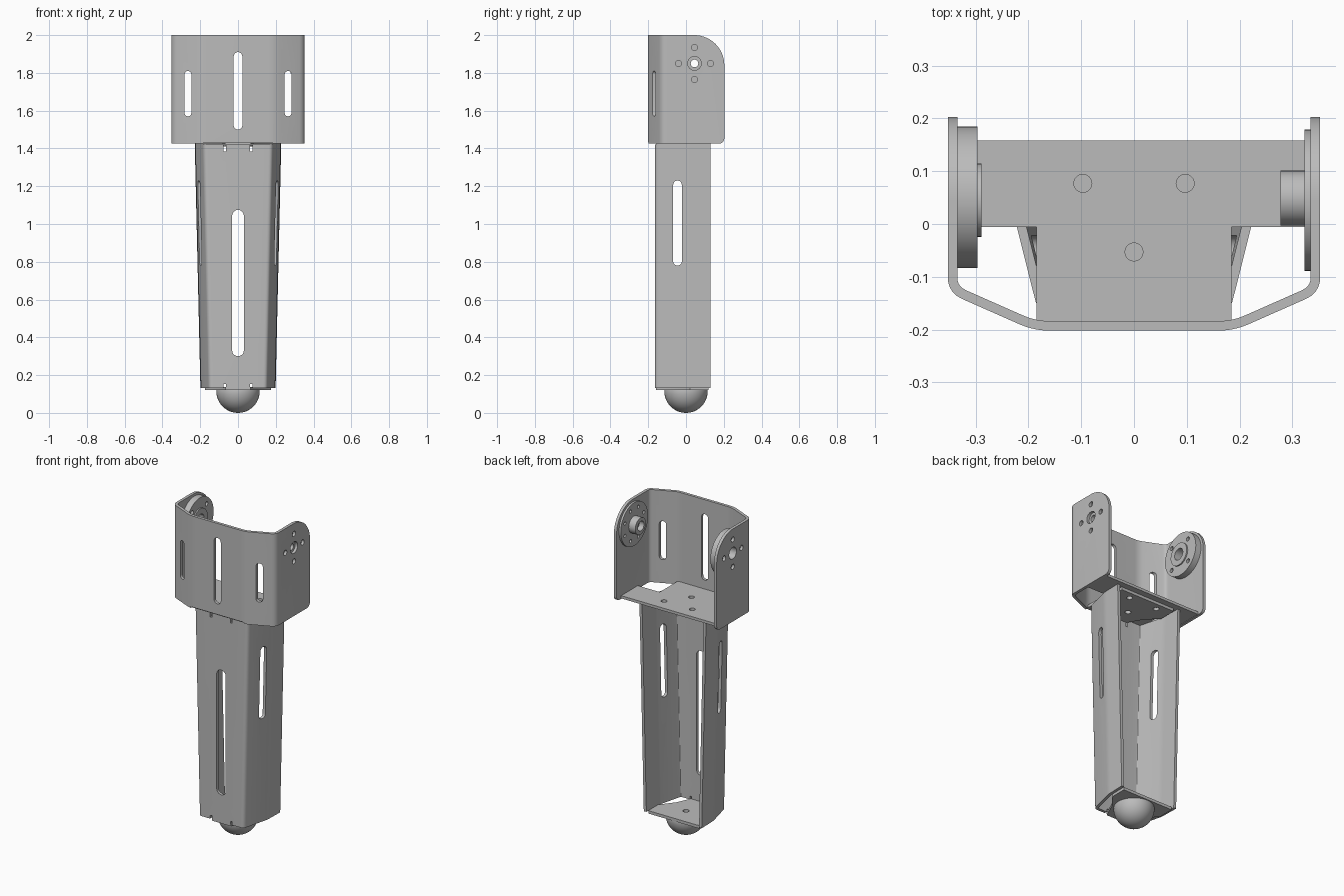
import bpy, bmesh, math
from mathutils import Vector

if "Cube" in bpy.data.objects:
    bpy.data.objects.remove(bpy.data.objects["Cube"])

metal = bpy.data.materials.new("grey_metal")
metal.use_nodes = True
metal.diffuse_color = (0.5, 0.5, 0.5, 1)
metal.node_tree.nodes["Principled BSDF"].inputs["Base Color"].default_value = (0.5, 0.5, 0.5, 1)

THICK = 0.018
AXLE = (0.045, 1.85)


def add_object(name, bm):
    mesh = bpy.data.meshes.new(name)
    bm.to_mesh(mesh)
    bm.free()
    mesh.materials.append(metal)
    obj = bpy.data.objects.new(name, mesh)
    bpy.context.collection.objects.link(obj)
    return obj


def prism(name, pts, axis, lo, hi):
    """Extrude a flat outline along an axis; outline is (y,z), (x,z) or (x,y)."""
    place = {"x": lambda a, b, t: (t, a, b),
             "y": lambda a, b, t: (a, t, b),
             "z": lambda a, b, t: (a, b, t)}[axis]
    bm = bmesh.new()
    low = [bm.verts.new(place(a, b, lo)) for a, b in pts]
    high = [bm.verts.new(place(a, b, hi)) for a, b in pts]
    bm.faces.new(low)
    bm.faces.new(high)
    for i in range(len(pts)):
        j = (i + 1) % len(pts)
        bm.faces.new((low[i], low[j], high[j], high[i]))
    bmesh.ops.recalc_face_normals(bm, faces=bm.faces)
    return add_object(name, bm)


def arc(cx, cy, r, start, end, n):
    angles = [math.radians(start + (end - start) * i / n) for i in range(n + 1)]
    return [(cx + r * math.cos(a), cy + r * math.sin(a)) for a in angles]


def circle(cx, cy, r, n=32):
    return arc(cx, cy, r, 0, 360, n)[:-1]


def slot(cx, width, z0, z1):
    r = width / 2
    return arc(cx, z1 - r, r, 0, 180, 10) + arc(cx, z0 + r, r, 180, 360, 10)


def rect(x0, y0, x1, y1):
    return [(x0, y0), (x1, y0), (x1, y1), (x0, y1)]


def mirrored(half):
    """Complete an outline given for +x, running from back to front."""
    return [(-x, y) for x, y in half] + half[::-1]


def fillet(pts, d, n=5):
    out = [Vector(pts[0])]
    for a, p, b in zip(pts, pts[1:], pts[2:]):
        a, p, b = Vector(a), Vector(p), Vector(b)
        s, e = p + (a - p).normalized() * d, p + (b - p).normalized() * d
        out += [s * (1 - t) ** 2 + p * 2 * t * (1 - t) + e * t * t
                for t in (i / n for i in range(n + 1))]
    return out + [Vector(pts[-1])]


def bent_sheet(name, bottom, top, z0, z1, d):
    """Folded sheet standing between two plan outlines."""
    bm = bmesh.new()
    low = [bm.verts.new((p.x, p.y, z0)) for p in fillet(bottom, d)]
    high = [bm.verts.new((p.x, p.y, z1)) for p in fillet(top, d)]
    for i in range(len(low) - 1):
        bm.faces.new((low[i], low[i + 1], high[i + 1], high[i]))
    obj = add_object(name, bm)
    solid = obj.modifiers.new("thickness", "SOLIDIFY")
    solid.thickness, solid.offset, solid.use_even_offset = THICK, -1, True
    return obj


def finish(obj, cuts=()):
    """Cut the openings, bake the result and smooth the curved faces."""
    cutters = [prism("cutter", *c) for c in cuts]
    for c in cutters:
        c.hide_render = True
        mod = obj.modifiers.new("cut", "BOOLEAN")
        mod.operation, mod.solver, mod.object = "DIFFERENCE", "EXACT", c
    bpy.context.view_layer.update()
    baked = bpy.data.meshes.new_from_object(
        obj.evaluated_get(bpy.context.evaluated_depsgraph_get()))
    obj.modifiers.clear()
    obj.data = baked
    for c in cutters:
        bpy.data.objects.remove(c)
    bpy.ops.object.select_all(action="DESELECT")
    obj.select_set(True)
    bpy.context.view_layer.objects.active = obj
    bpy.ops.object.shade_smooth_by_angle(angle=math.radians(25))


def ring_of_holes(dist, r, count, x0, x1, turn=0):
    holes = []
    for i in range(count):
        a = math.radians(turn) + math.tau * i / count
        holes.append((circle(AXLE[0] + dist * math.cos(a), AXLE[1] + dist * math.sin(a), r, 16),
                      "x", x0, x1))
    return holes


# Upper bracket: folded sheet with rounded ears, slots and axle holes
plan = mirrored([(0.353, 0.203), (0.353, -0.13), (0.19, -0.202)])
bracket = bent_sheet("upper_bracket", plan, plan, 1.425, 2.0, 0.03)
top_corner = arc(0.043, 1.84, 0.16, 0, 90, 16) + [(0.043, 2.1), (0.3, 2.1), (0.3, 1.84)]
low_corner = arc(0.173, 1.455, 0.03, 270, 360, 6) + [(0.3, 1.455), (0.3, 1.3), (0.173, 1.3)]
cuts = [(top_corner, "x", -0.5, 0.5), (low_corner, "x", -0.5, 0.5),
        (slot(0, 0.046, 1.5, 1.91), "y", -0.3, -0.1),
        (rect(-0.185, 1.4, 0.185, 1.434), "y", -0.3, -0.1),
        (circle(*AXLE, 0.036), "x", -0.5, 0.5)]
cuts += [(slot(s * 0.265, 0.036, 1.57, 1.81), "y", -0.3, -0.05) for s in (-1, 1)]
cuts += ring_of_holes(0.085, 0.016, 4, -0.5, 0.5)
finish(bracket, cuts)

# Shelf and the channel flange bolted under it
bolt_holes = [(circle(x, y, 0.017, 24), "z", 1.3, 1.5)
              for x, y in ((-0.097, 0.077), (0.097, 0.077), (0, -0.053))]
shelf = prism("bracket_shelf", mirrored([(0.337, 0.158), (0.337, -0.006), (0.185, -0.006),
                                         (0.185, -0.195)]), "z", 1.428, 1.445)
finish(shelf, bolt_holes)
flange = prism("channel_top_flange", mirrored([(0.19, 0.12), (0.19, 0.01), (0.12, -0.06),
                                               (0.065, -0.155)]), "z", 1.41, 1.4275)
finish(flange, bolt_holes)

# Tapered leg channel, open at the back
leg = bent_sheet("leg_channel",
                 mirrored([(0.199, 0.13), (0.196, 0.01), (0.152, -0.165)]),
                 mirrored([(0.229, 0.13), (0.226, 0.01), (0.182, -0.165)]),
                 0.132, 1.427, 0.02)
cuts = [(slot(0, 0.062, 0.3, 1.075), "y", -0.3, -0.1),
        (slot(-0.045, 0.046, 0.78, 1.23), "x", -0.5, 0.5)]
for s in (-1, 1):
    for z in (0.14, 1.405):
        cuts.append((rect(s * 0.07 - 0.006, z - 0.02, s * 0.07 + 0.006, z + 0.013),
                     "y", -0.3, -0.13))
cuts.append((rect(-0.3, 1.42, 0.3, 1.5), "y", -0.3, -0.155))
finish(leg, cuts)

# Foot plate
foot = prism("foot_plate", mirrored([(0.175, 0.12), (0.175, 0.02), (0.11, -0.06),
                                     (0.065, -0.16)]), "z", 0.12, 0.138)
finish(foot, [(circle(0, 0, 0.018, 20), "z", 0.1, 0.2)])

# Ball foot: lower half of a sphere with a short collar
bm = bmesh.new()
bmesh.ops.create_uvsphere(bm, u_segments=40, v_segments=24, radius=0.115)
for v in bm.verts:
    v.co.z = min(v.co.z, 0.006) + 0.115
finish(add_object("ball_foot", bm))

# Thin drilled disc with shaft hub on the left ear
bore = [(circle(*AXLE, 0.02), "x", -0.5, 0.5)]
finish(prism("left_disc", circle(*AXLE, 0.134, 48), "x", 0.323, 0.336),
       bore + ring_of_holes(0.1, 0.01, 8, 0.3, 0.35, 22.5))
finish(prism("left_hub", circle(AXLE[0] + 0.004, AXLE[1], 0.052), "x", 0.278, 0.324),
       [(circle(*AXLE, 0.03), "x", 0.25, 0.31), bore[0]])

# Thick bearing disc with raised ring on the right ear
wide_bore = [(circle(*AXLE, 0.036), "x", -0.5, 0)]
finish(prism("right_disc", circle(AXLE[0] + 0.006, AXLE[1], 0.134, 48), "x", -0.336, -0.297),
       wide_bore + ring_of_holes(0.1, 0.013, 4, -0.32, -0.2, 45))
finish(prism("right_ring", circle(*AXLE, 0.07), "x", -0.298, -0.289), wide_bore)
